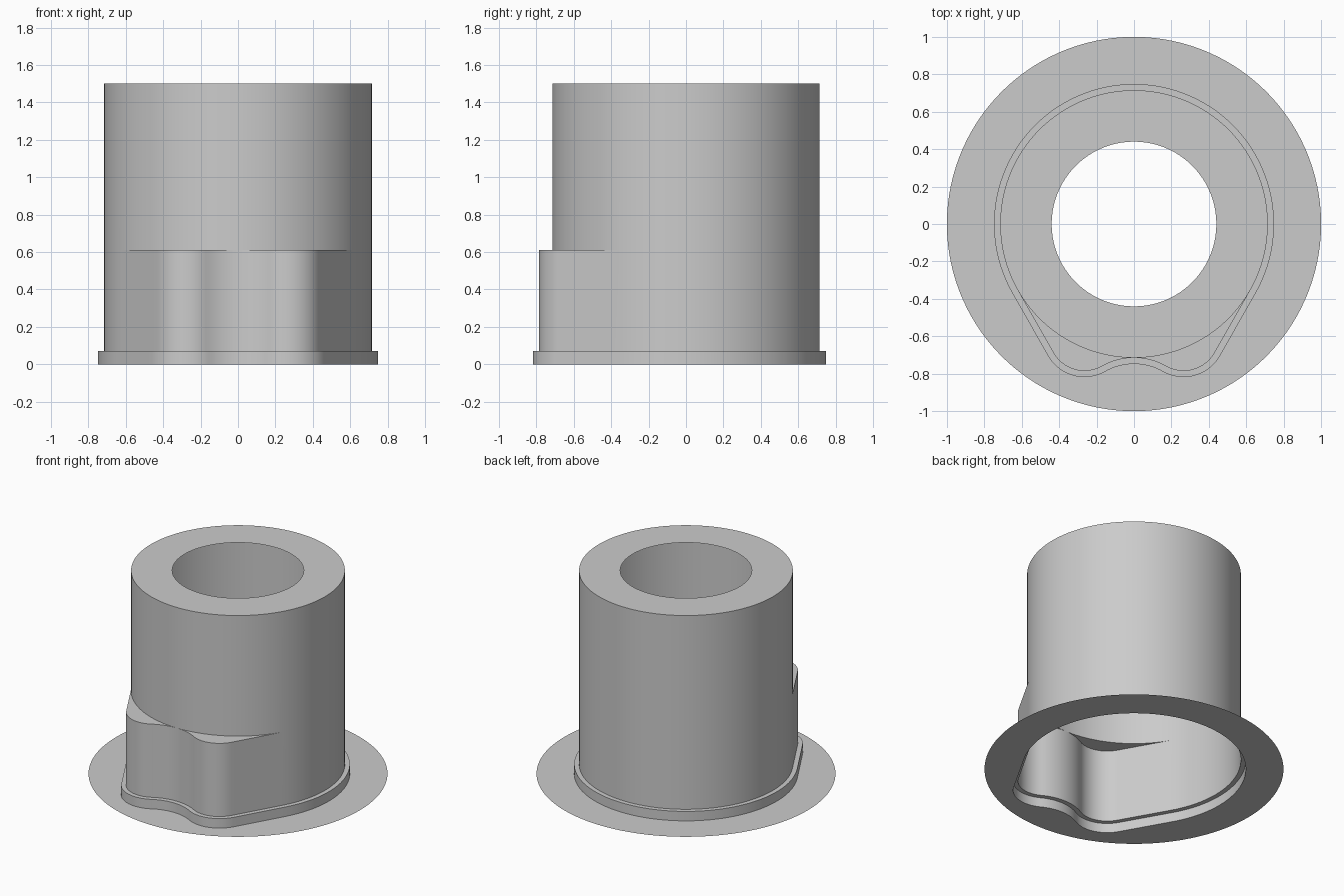
import bpy, bmesh
from math import sin, cos, radians, degrees, atan2, hypot

cube = bpy.data.objects.get("Cube")
if cube:
    bpy.data.objects.remove(cube, do_unlink=True)

grey = bpy.data.materials.new("light grey")
grey.use_nodes = True
colour = (0.6, 0.6, 0.6, 1)
grey.diffuse_color = colour
grey.node_tree.nodes["Principled BSDF"].inputs["Base Color"].default_value = colour

RADIUS, LOBE_R, DIP_R = 0.715, 0.19, 0.346
LOBE_X, LOBE_Y = 0.265, -0.595
DIP_Y = -RADIUS - DIP_R
TANGENT = -30          # direction of the straight flank's normal
LIP = 0.033


def arc(cx, cy, r, start, end, steps):
    angles = [radians(start + (end - start) * i / steps) for i in range(steps + 1)]
    return [(cx + r * cos(a), cy + r * sin(a)) for a in angles]


def outline(offset=0.0):
    """Counter-clockwise round outline with two lobes at the front."""
    meet = degrees(atan2(DIP_Y - LOBE_Y, -LOBE_X))
    dip = arc(0, DIP_Y, DIP_R - offset, 90, meet + 180, 8)
    lobe = arc(LOBE_X, LOBE_Y, LOBE_R + offset, meet, TANGENT, 20)
    back = arc(0, 0, RADIUS + offset, TANGENT, 90, 40)
    (x0, y0), (x1, y1) = lobe[-1], back[0]
    flank = [(x0 + (x1 - x0) * i / 10, y0 + (y1 - y0) * i / 10) for i in range(1, 10)]
    half = dip + lobe[1:] + flank + back
    return half + [(-x, y) for x, y in reversed(half[1:-1])]


def circle(points, r):
    """Project an outline radially onto a circle."""
    return [(x * r / hypot(x, y), y * r / hypot(x, y)) for x, y in points]


def shell(name, rings):
    """Skin a stack of (outline, height) rings, listed from outside to inside."""
    bm = bmesh.new()
    loops = [[bm.verts.new((x, y, z)) for x, y in pts] for pts, z in rings]
    for low, high in zip(loops, loops[1:]):
        for i in range(len(low)):
            j = (i + 1) % len(low)
            bm.faces.new((low[i], low[j], high[j], high[i]))
    bmesh.ops.remove_doubles(bm, verts=bm.verts, dist=0.0005)
    mesh = bpy.data.meshes.new(name)
    bm.to_mesh(mesh)
    bm.free()
    mesh.materials.append(grey)
    obj = bpy.data.objects.new(name, mesh)
    bpy.context.collection.objects.link(obj)
    bpy.ops.object.select_all(action="DESELECT")
    obj.select_set(True)
    bpy.context.view_layer.objects.active = obj
    bpy.ops.object.shade_smooth_by_angle(angle=radians(30))


inner, outer = outline(), outline(LIP)
barrel = circle(inner, RADIUS)

# Thin round plate, open inside the collar
shell("base_plate", [(circle(outer, 1.0), 0), (outer, 0)])

# Low collar with a narrow lip
shell("collar", [(outer, 0), (outer, 0.07), (inner, 0.07)])

# Lobed lower wall, ledge, round barrel and top with its hole
shell("body", [(inner, 0.07), (inner, 0.61), (barrel, 0.61),
               (barrel, 1.5), (circle(inner, 0.44), 1.5)])
